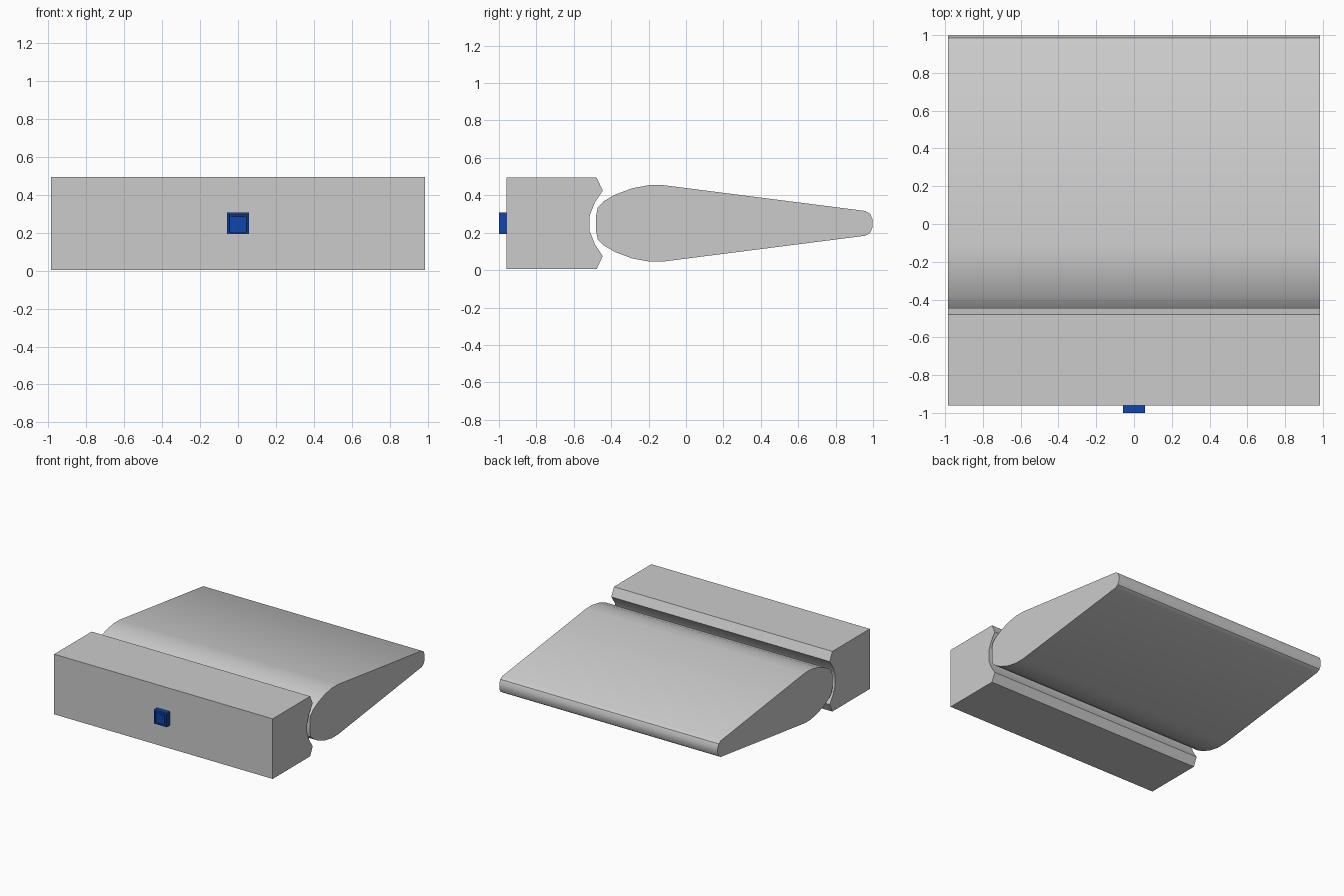
import bpy, bmesh, math

if "Cube" in bpy.data.objects:
    bpy.data.objects.remove(bpy.data.objects["Cube"])

MID = 0.25       # height of the symmetry plane
HALF_W = 0.985   # half width along x


def finish(name, bm, smooth=False, mat=None):
    bmesh.ops.recalc_face_normals(bm, faces=bm.faces)
    mesh = bpy.data.meshes.new(name)
    bm.to_mesh(mesh)
    bm.free()
    obj = bpy.data.objects.new(name, mesh)
    bpy.context.collection.objects.link(obj)
    if mat:
        mesh.materials.append(mat)
    if smooth:
        bpy.ops.object.select_all(action='DESELECT')
        obj.select_set(True)
        bpy.context.view_layer.objects.active = obj
        bpy.ops.object.shade_smooth_by_angle(angle=math.radians(32))
    return obj


def extrude_profile(name, half):
    """Mirror an upper (y, height above MID) outline and extrude it along x."""
    outline = half + [(y, -h) for y, h in reversed(half)]
    bm = bmesh.new()
    face = bm.faces.new([bm.verts.new((-HALF_W, y, MID + h)) for y, h in outline])
    side = bmesh.ops.extrude_face_region(bm, geom=[face])['geom']
    verts = [v for v in side if isinstance(v, bmesh.types.BMVert)]
    bmesh.ops.translate(bm, verts=verts, vec=(2 * HALF_W, 0, 0))
    return finish(name, bm, smooth=True)


# Fixed front beam with a concave hinge groove along its back
extrude_profile("hinge_beam", [
    (-0.96, 0.245), (-0.478, 0.245), (-0.445, 0.175), (-0.487, 0.112), (-0.515, 0.042)])

# Tapered flap with a rounded nose and a small rounded trailing edge
extrude_profile("flap", [
    (-0.48, 0.045), (-0.472, 0.085), (-0.44, 0.118), (-0.38, 0.153), (-0.29, 0.187), (-0.20, 0.204),
    (-0.12, 0.204), (0.96, 0.066), (0.985, 0.05), (0.998, 0.02)])

# Blue button with stepped square rings and a cross-split centre
blue = bpy.data.materials.new("blue")
blue.diffuse_color = (0.005, 0.06, 0.42, 1)
blue.use_nodes = True
blue.node_tree.nodes["Principled BSDF"].inputs["Base Color"].default_value = blue.diffuse_color
bm = bmesh.new()
bmesh.ops.create_cube(bm, size=1)
for v in bm.verts:
    v.co = (v.co.x * 0.114, -0.979 + v.co.y * 0.042, MID + v.co.z * 0.114)
bm.normal_update()
front = min(bm.faces, key=lambda f: f.calc_center_median().y)
for thickness, depth in ((0.015, 0), (0.0, -0.008), (0.012, 0), (0.0, 0.006)):
    bmesh.ops.inset_region(bm, faces=[front], thickness=max(thickness, 0.0005), depth=depth)
finish("button", bm, mat=blue)

# Four small pads on the button face
bm = bmesh.new()
for sx in (-1, 1):
    for sz in (-1, 1):
        pad = bmesh.ops.create_cube(bm, size=1)['verts']
        for v in pad:
            v.co = (sx * 0.013 + v.co.x * 0.02, -0.998 + v.co.y * 0.004, MID + sz * 0.013 + v.co.z * 0.02)
finish("button_pads", bm, mat=blue)
